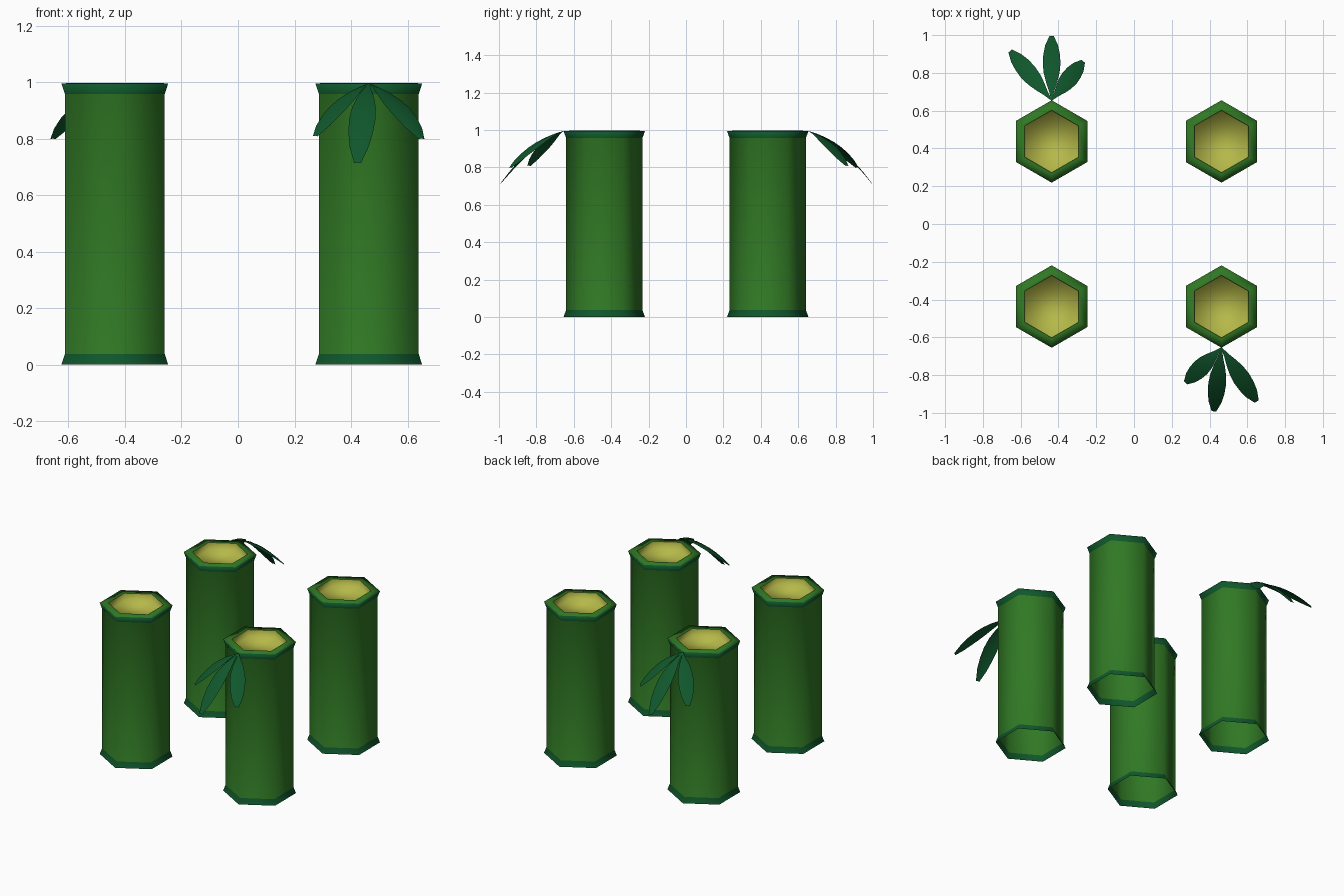
import bpy
import math
from mathutils import Vector, Matrix

cube = bpy.data.objects.get("Cube")
if cube:
    bpy.data.objects.remove(cube)


def make_material(name, rgb):
    mat = bpy.data.materials.new(name)
    mat.use_nodes = True
    color = (*rgb, 1)
    mat.diffuse_color = color
    mat.node_tree.nodes["Principled BSDF"].inputs["Base Color"].default_value = color
    return mat


STALK = make_material("stalk green", (0.03, 0.19, 0.018))
DARK = make_material("dark leaf green", (0.005, 0.095, 0.025))
PITH = make_material("yellow pith", (0.46, 0.48, 0.065))


def add_object(name, verts, faces, materials, slots):
    mesh = bpy.data.meshes.new(name)
    mesh.from_pydata(verts, [], faces)
    for mat in materials:
        mesh.materials.append(mat)
    for poly, slot in zip(mesh.polygons, slots):
        poly.material_index = slot
        poly.use_smooth = True
    obj = bpy.data.objects.new(name, mesh)
    bpy.context.collection.objects.link(obj)
    return obj


def hex_lathe(name, profile, slots, materials, center, cap=False):
    """Sweep a (radius, z) profile around six corners, with points along y."""
    n = 6
    verts = []
    for r, z in profile:
        for k in range(n):
            a = math.tau * k / n + math.pi / 2
            verts.append((center[0] + r * math.cos(a), center[1] + r * math.sin(a), z))
    faces, face_slots = [], []
    for i, slot in enumerate(slots):
        for k in range(n):
            j = (k + 1) % n
            faces.append((i * n + k, i * n + j, (i + 1) * n + j, (i + 1) * n + k))
            face_slots.append(slot)
    if cap:
        last = (len(profile) - 1) * n
        faces.append(tuple(range(last, last + n)))
        face_slots.append(slots[-1])
    return add_object(name, verts, faces, materials, face_slots)


# Hollow stalks: flared dark bands at both ends, green rim, yellow hollow
SHELL = [(0.218, 0), (0.204, 0.037), (0.204, 0.957), (0.218, 0.995), (0.165, 0.997)]
HOLLOW = [(0.165, 0.997), (0.16, 0.95)]
STALKS = {"front_right": (-0.436, -0.437), "front_left": (0.463, -0.437),
          "back_right": (-0.436, 0.437), "back_left": (0.463, 0.437)}
for place, center in STALKS.items():
    hex_lathe(place + "_stalk", SHELL, [1, 0, 1, 0], [STALK, DARK], center)
    hex_lathe(place + "_hollow", HOLLOW, [0], [PITH], center, cap=True)


# Drooping leaves: a curved spine with a rounded, lightly folded blade
WIDTHS = [0.002, 0.014, 0.03, 0.042, 0.047, 0.044, 0.034, 0.012]


def leaf(name, root, tip, spin):
    turn = Matrix.Rotation(spin, 3, 'Z')
    along = turn @ Vector((tip[0], tip[1], 0))
    side = Vector((-along.y, along.x, 0)).normalized()
    verts, faces = [], []
    last = len(WIDTHS) - 1
    for i, w in enumerate(WIDTHS):
        t = i / last
        drop = tip[2] * (0.35 * t + 0.65 * t * t)
        mid = Vector(root) + along * t + Vector((0, 0, drop))
        fold = Vector((0, 0, -0.2 * w))
        verts += [mid - side * w + fold, mid, mid + side * w + fold]
    for i in range(last):
        for k in range(2):
            a = i * 3 + k
            faces.append((a, a + 3, a + 4, a + 1))
    obj = add_object(name, verts, faces, [DARK], [0] * len(faces))
    obj.data.flip_normals() if obj.data.polygons[0].normal.z < 0 else None
    return obj


TIPS = {"short": (-0.19, -0.185, -0.185), "middle": (-0.04, -0.337, -0.28),
        "long": (0.187, -0.285, -0.195)}
for label, tip in TIPS.items():
    leaf("front_" + label + "_leaf", (0.463, -0.655, 0.995), tip, 0)
    leaf("back_" + label + "_leaf", (-0.436, 0.655, 0.995), tip, math.radians(186.8))
